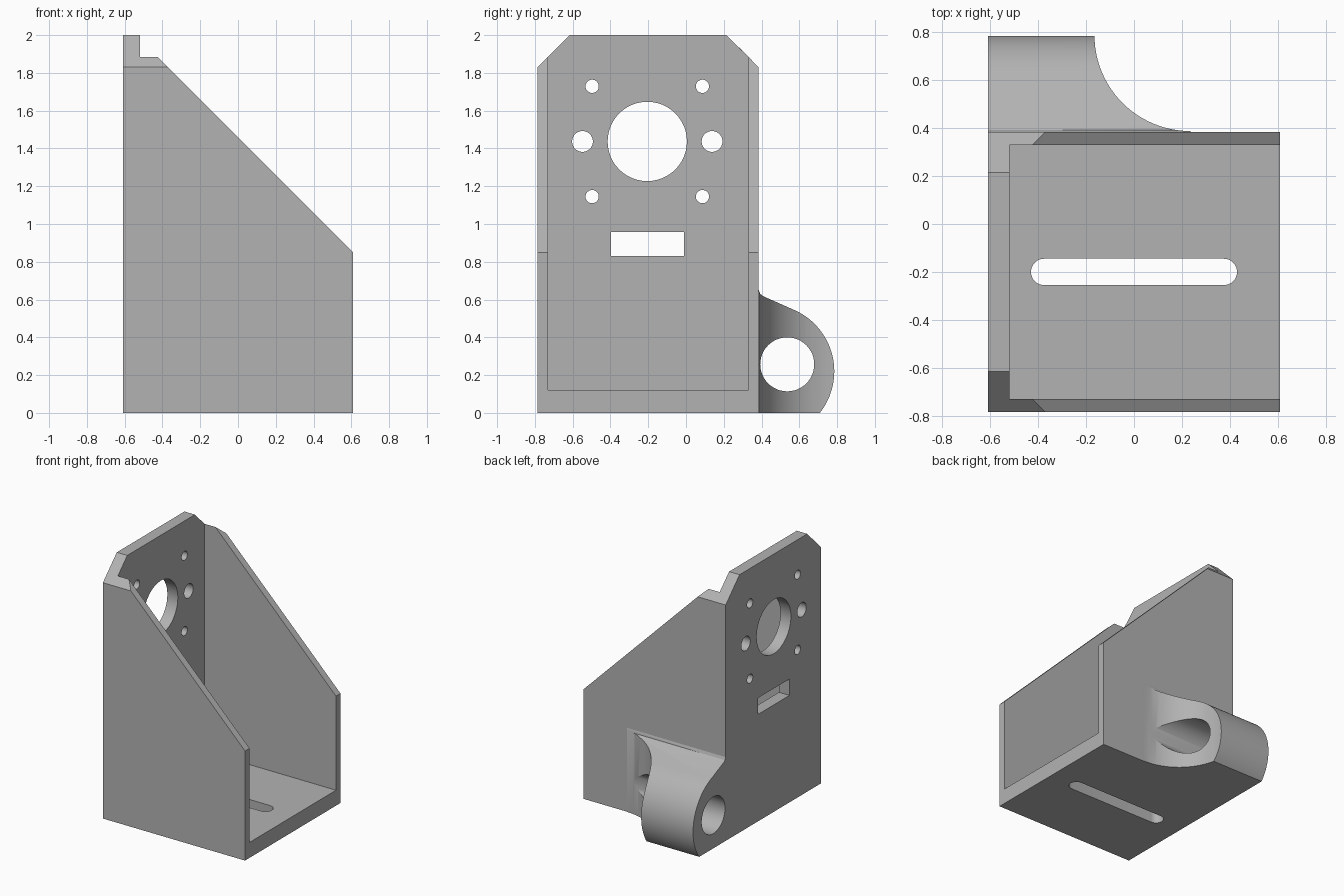
import bpy, bmesh, math
from mathutils import Vector

if "Cube" in bpy.data.objects:
    bpy.data.objects.remove(bpy.data.objects["Cube"])

grey = bpy.data.materials.new("plain grey")
grey.diffuse_color = (0.45, 0.45, 0.45, 1)
grey.use_nodes = True
grey.node_tree.nodes["Principled BSDF"].inputs["Base Color"].default_value = grey.diffuse_color


def prism(name, points, axis, lo, hi):
    """Extrude a 2D outline along an axis: x takes (y,z), y takes (x,z), z takes (x,y)."""
    def place(a, b, t):
        return {"x": (t, a, b), "y": (a, t, b), "z": (a, b, t)}[axis]
    bm = bmesh.new()
    face = bm.faces.new([bm.verts.new(place(a, b, lo)) for a, b in points])
    ext = bmesh.ops.extrude_face_region(bm, geom=[face])
    shift = Vector(place(0, 0, hi - lo))
    bmesh.ops.translate(bm, vec=shift,
                        verts=[v for v in ext["geom"] if isinstance(v, bmesh.types.BMVert)])
    bmesh.ops.recalc_face_normals(bm, faces=bm.faces)
    mesh = bpy.data.meshes.new(name)
    bm.to_mesh(mesh)
    bm.free()
    mesh.materials.append(grey)
    obj = bpy.data.objects.new(name, mesh)
    bpy.context.collection.objects.link(obj)
    return obj


def arc(cx, cy, r, start, end, n):
    angles = [math.radians(start + (end - start) * i / n) for i in range(n + 1)]
    return [(cx + r * math.cos(a), cy + r * math.sin(a)) for a in angles]


def circle(cx, cy, r, n=48):
    return arc(cx, cy, r, 0, 360, n)[:-1]


def rect(a0, a1, b0, b1):
    return [(a0, b0), (a1, b0), (a1, b1), (a0, b1)]


def combine(target, tool, operation="DIFFERENCE"):
    mod = target.modifiers.new(operation.lower(), "BOOLEAN")
    mod.operation = operation
    mod.solver = "EXACT"
    mod.object = tool
    bpy.context.view_layer.objects.active = target
    bpy.ops.object.modifier_apply(modifier=mod.name)
    bpy.data.objects.remove(tool, do_unlink=True)


Y0, Y1 = -0.785, 0.385      # outer faces of the side walls
MID = (Y0 + Y1) / 2

# Bracket: sloped side outline, hollowed to leave floor, back plate and two walls
bracket = prism("motor_bracket", [(-0.61, 0), (0.61, 0), (0.61, 0.85), (-0.52, 1.98),
                                  (-0.52, 2), (-0.61, 2)], "y", Y0, Y1)
combine(bracket, prism("cavity", rect(-0.52, 1, Y0 + 0.055, Y1 - 0.055), "z", 0.12, 2.5))

# Chamfered top corners
for s in (-1, 1):
    edge = MID + s * 0.585
    corner = [(edge + s * 0.1, 1.73), (edge + s * 0.1, 2.1), (edge - s * 0.27, 2.1)]
    combine(bracket, prism("corner", corner, "x", -1, 1))

# Motor opening, screw holes and cable window in the back plate
holes = [(-0.205, 1.437, 0.21)]
holes += [(-0.205 + s * 0.343, 1.437, 0.055) for s in (-1, 1)]
holes += [(-0.205 + s * 0.292, 1.437 + t * 0.292, 0.035) for s in (-1, 1) for t in (-1, 1)]
for y, z, r in holes:
    combine(bracket, prism("hole", circle(y, z, r), "x", -0.8, -0.4))
combine(bracket, prism("window", rect(-0.397, -0.01, 0.83, 0.957), "x", -0.8, -0.4))

# Adjustment slot in the floor
slot = arc(0.375, -0.2, 0.055, -90, 90, 16) + arc(-0.375, -0.2, 0.055, 90, 270, 16)
combine(bracket, prism("slot", slot, "z", -0.2, 0.3))

# Side lug: rounded outline, swept concave into the wall, with a rod hole
start = math.degrees(math.asin(-0.22 / 0.355))
outline = [(0.36, 0)] + arc(0.43, 0.22, 0.355, start, 68, 40)
outline += [(0.41, 0.617), (0.393, 0.63), (0.385, 0.65), (0.36, 0.65)]
lug = prism("side_lug", outline, "x", -0.61, 0.235)
combine(lug, prism("sweep", circle(0.235, 0.788, 0.4, 96), "z", -0.5, 1))
combine(lug, prism("rod_hole", circle(0.536, 0.257, 0.143), "x", -1, 1))
combine(bracket, lug, "UNION")

# Smooth the curved faces, keep the edges sharp
bpy.ops.object.select_all(action="DESELECT")
bracket.select_set(True)
bpy.context.view_layer.objects.active = bracket
bpy.ops.object.shade_smooth_by_angle(angle=math.radians(25))
